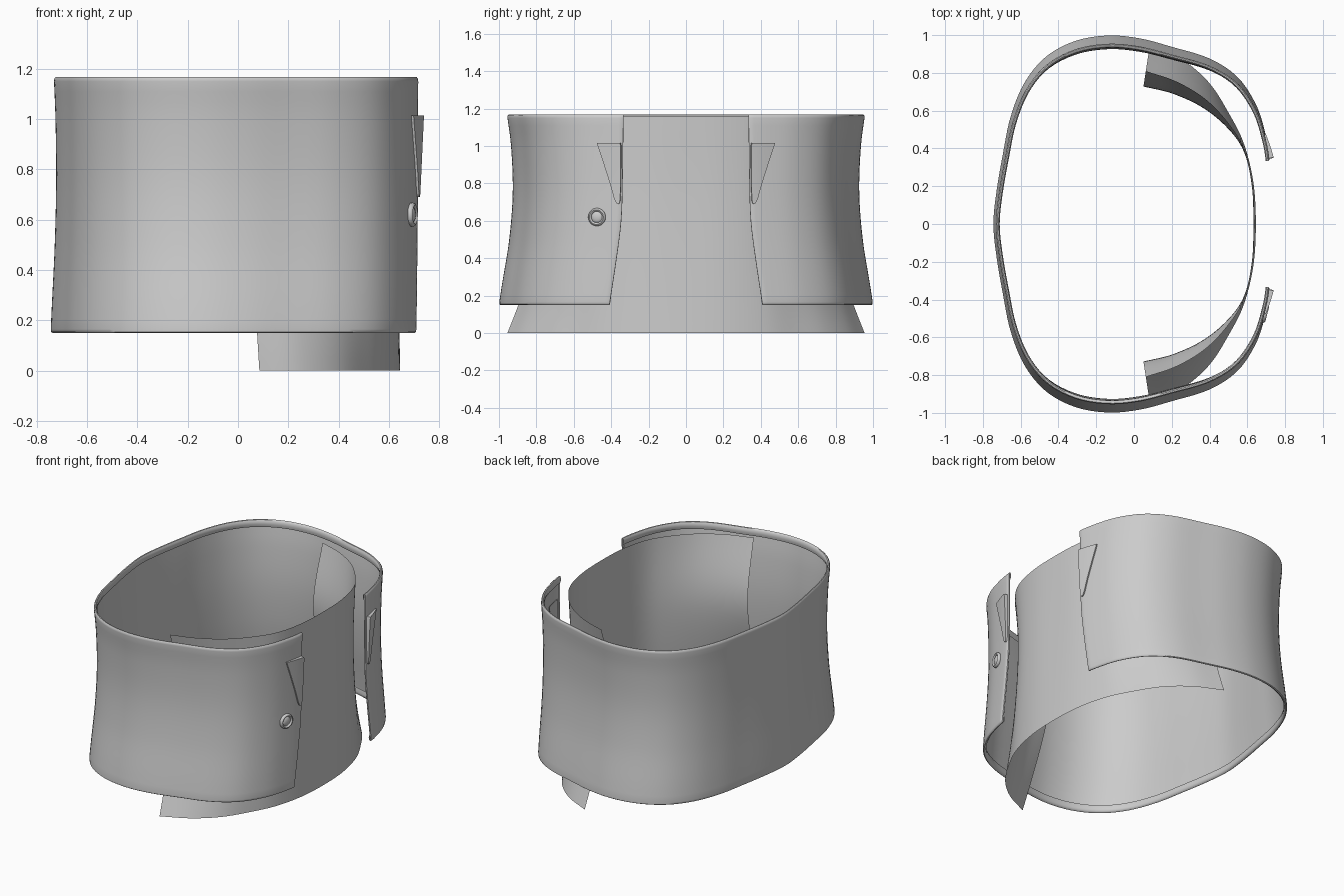
import bpy, bmesh, math
from mathutils import Vector

if "Cube" in bpy.data.objects:
    bpy.data.objects.remove(bpy.data.objects["Cube"])


def spline(pts, t):
    """Catmull-Rom point, t in 0..1; first point lies on the mirror plane y = 0."""
    p = [(pts[1][0], -pts[1][1])] + pts + [tuple(2 * a - b for a, b in zip(pts[-1], pts[-2]))]
    f = min(max(t, 0), 1) * (len(pts) - 1)
    i = min(int(f), len(pts) - 2)
    f -= i
    a, b, c, d = (Vector(q) for q in p[i:i + 4])
    return 0.5 * (2 * b + (c - a) * f + (2 * a - 5 * b + 4 * c - d) * f ** 2
                  + (3 * b - a - 3 * c + d) * f ** 3)


def curve1d(table, z):
    """Smooth value lookup in a table of (z, value)."""
    n = len(table)
    z = min(max(z, table[0][0]), table[-1][0])
    i = next(k for k in range(n - 1) if z <= table[k + 1][0])

    def slope(k):
        a, b = table[max(k - 1, 0)], table[min(k + 1, n - 1)]
        return (b[1] - a[1]) / (b[0] - a[0])
    (z0, v0), (z1, v1) = table[i], table[i + 1]
    h = z1 - z0
    t = (z - z0) / h
    return ((2 * t**3 - 3 * t**2 + 1) * v0 + (t**3 - 2 * t**2 + t) * h * slope(i)
            + (3 * t**2 - 2 * t**3) * v1 + (t**3 - t**2) * h * slope(i + 1))


def grid(name, rows, angle=50):
    """Smooth-shaded surface from equal rows of points."""
    m = len(rows[0])
    faces = [(r * m + c, r * m + c + 1, (r + 1) * m + c + 1, (r + 1) * m + c)
             for r in range(len(rows) - 1) for c in range(m - 1)]
    me = bpy.data.meshes.new(name)
    me.from_pydata([v for row in rows for v in row], [], faces)
    bm = bmesh.new()
    bm.from_mesh(me)
    bmesh.ops.remove_doubles(bm, verts=bm.verts, dist=1e-5)
    bmesh.ops.recalc_face_normals(bm, faces=bm.faces)
    bm.to_mesh(me)
    bm.free()
    ob = bpy.data.objects.new(name, me)
    bpy.context.collection.objects.link(ob)
    bpy.context.view_layer.objects.active = ob
    ob.select_set(True)
    bpy.ops.object.shade_smooth_by_angle(angle=math.radians(angle))
    ob.select_set(False)
    return ob


# Outer band: plan outline from the closed side round to the opening
BAND = [(-.745, 0), (-.729, .17), (-.695, .37), (-.655, .565), (-.583, .745), (-.47, .885), (-.315, .97), (-.14, 1.0),
        (.03, .985), (.2, .94), (.4, .878), (.55, .778), (.65, .625), (.70, .46), (.719, .33), (.722, .2)]
SY = [(.15, 1.0), (.25, .985), (.5, .945), (.75, .926), (1.0, .935), (1.17, .957)]
END = [(.15, .41), (.4, .372), (.6, .347), (.8, .340), (1.17, .335)]


def band(t, z):
    p = spline(BAND, t)
    s = curve1d(SY, z)
    if p.x < 0:
        p.x *= 1 - (1 - s) * .4
    return Vector((p.x, p.y * s, z))


def t_at_y(y, z):
    lo, hi = .7, 1.0
    for _ in range(30):
        mid = (lo + hi) / 2
        lo, hi = (mid, hi) if band(mid, z).y > y else (lo, mid)
    return lo


def normal(t, z):
    """Outward direction of the band in plan."""
    d = band(min(t + .004, 1), z) - band(t - .004, z)
    return Vector((-d.y, d.x, 0)).normalized()


# Rows include the lips rolled inwards at hem and rim: (height, inset)
zs = [(.20, .012), (.175, .02), (.16, .02), (.152, .014), (.15, .008), (.154, .002), (.165, 0)]
zs += [(.165 + .985 * i / 24, 0) for i in range(1, 25)]
zs += [(1.162, .002), (1.168, .008), (1.167, .015), (1.157, .02), (1.14, .02), (1.12, .012)]
N = 60
rows = []
for z, inset in zs:
    te = t_at_y(curve1d(END, z), z)
    half = [(te * i / N, inset) for i in range(N)] + [(te - .003, inset), (te, max(inset, .004)),
                                                      (te, max(inset, .012)), (te - .003, max(inset, .016))]
    pts = []
    for t, ins in half:
        n = normal(t, z)
        if n.dot(band(t, z)) < 0:
            n = -n
        pts.append(band(t, z) - n * ins)
    rows.append([(p.x, -p.y, p.z) for p in reversed(pts[1:])] + [tuple(p) for p in pts])
grid("outer_band", rows)

# Inner tongue: blended between its waist outline and its flared hem outline
WAIST = [(.632, 0), (.624, .2), (.583, .38), (.498, .505), (.365, .615), (.205, .69), (.05, .728)]
HEM = [(.645, 0), (.632, .22), (.582, .425), (.503, .585), (.40, .745), (.26, .868), (.085, .955)]
FLARE = [(0, 1.0), (.15, .74), (.4, .34), (.6, .09), (.75, 0), (.9, .06), (1.16, .36)]
rows = []
for j in range(25):
    z = 1.16 * j / 24
    k = curve1d(FLARE, z)
    row = []
    for i in range(-40, 41):
        p = spline(WAIST, abs(i) / 40).lerp(spline(HEM, abs(i) / 40), k)
        row.append((p.x, math.copysign(p.y, i), z))
    rows.append(row)
grid("inner_tongue", rows)

# Tapered tabs beside the opening: (height, inner edge y, outer edge y)
TAB = [(.690, .361, .365), (.693, .356, .370), (.703, .352, .376), (.72, .350, .383),
       (.80, .347, .405), (.90, .346, .437), (1.0, .345, .470), (1.015, .348, .474)]
for side, label in ((-1, "front_tab"), (1, "back_tab")):
    rows = []
    table = [(*TAB[0], 0)] + [(*r, 1) for r in TAB] + [(*TAB[-1], 0)]
    for z, y0, y1, up in table:
        row = []
        for c in range(-1, 10):
            f = min(max(c, 0), 8) / 8
            y = y0 + (y1 - y0) * f
            t = t_at_y(y, z)
            raised = up and 0 <= c <= 8
            high = .010 + .014 * (z - .69) / .325
            lift = high + (.009 - high) * f if raised else -.003
            p = band(t, z) + Vector((lift, lift * .2, 0))
            row.append((p.x, side * p.y, p.z))
        rows.append(row)
    grid(label, rows, 40)

# Round stud: lathed rim with a shallow domed centre
t = t_at_y(.475, .62)
c = band(t, .62)
n = normal(t, .62)
out = Vector((abs(n.x), -abs(n.y), 0))
rot = Vector((0, 0, 1)).rotation_difference(out)
PROFILE = [(.046, -.008), (.048, .006), (.045, .014), (.039, .017), (.033, .014), (.030, .008),
           (.028, .010), (.02, .014), (.01, .016), (.0005, .0165)]
S = 32
rows = [[tuple(Vector((c.x, -c.y, c.z)) + rot @ Vector((r * math.cos(2 * math.pi * i / S),
         r * math.sin(2 * math.pi * i / S), h))) for i in range(S + 1)] for r, h in PROFILE]
grid("stud", rows)
